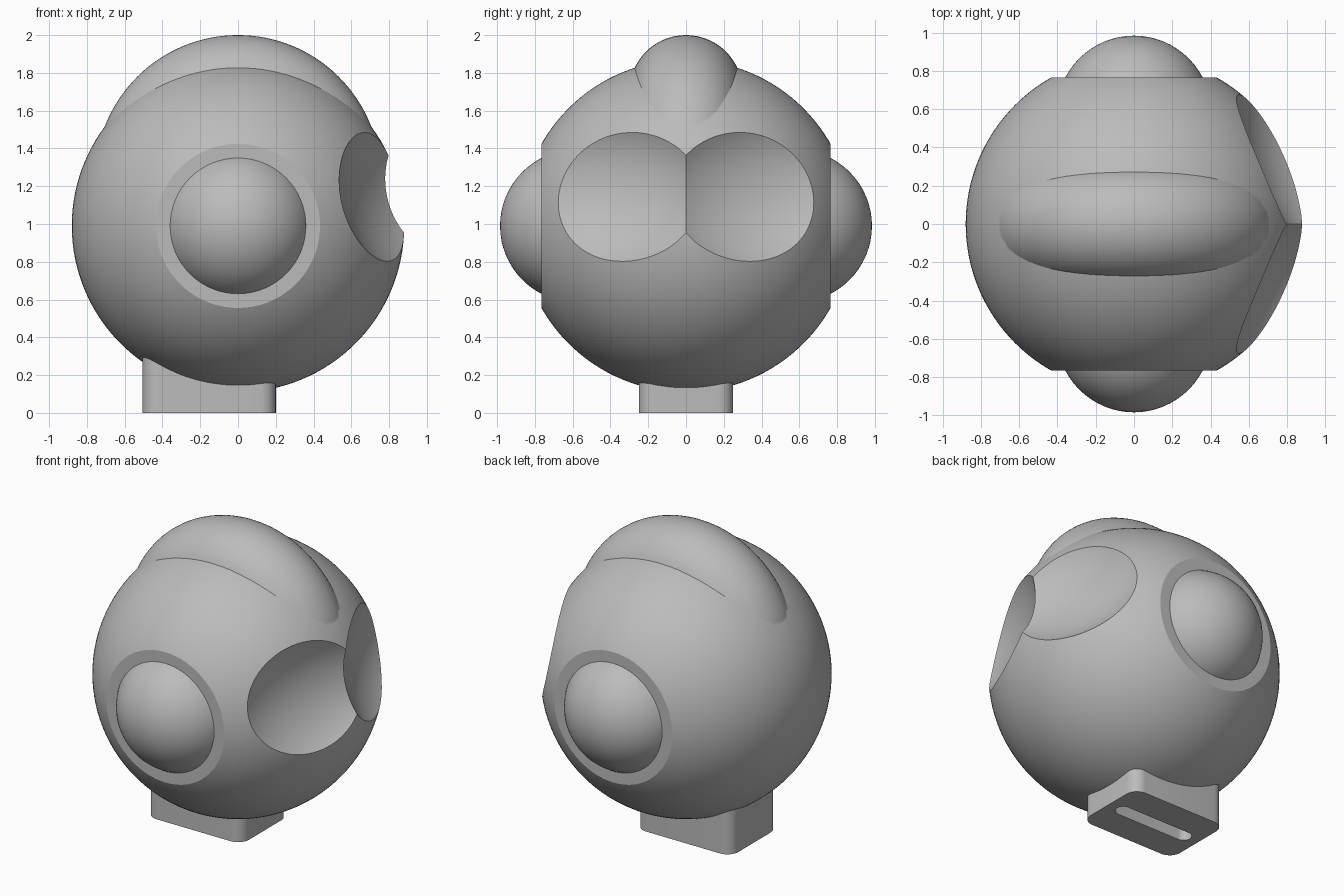
import bpy, bmesh, math
from mathutils import Matrix, Vector

if "Cube" in bpy.data.objects:
    bpy.data.objects.remove(bpy.data.objects["Cube"], do_unlink=True)

RADIUS = 0.88
CENTRE = Vector((0, 0, 0.99))
FLAT = 0.765            # distance of the flat sides from the middle

grey = bpy.data.materials.new("plain grey")
grey.use_nodes = True
grey.diffuse_color = (0.5, 0.5, 0.5, 1)
grey.node_tree.nodes["Principled BSDF"].inputs["Base Color"].default_value = (0.5, 0.5, 0.5, 1)


def finish(bm, name):
    """Turn a bmesh into a named grey object."""
    mesh = bpy.data.meshes.new(name)
    bmesh.ops.recalc_face_normals(bm, faces=bm.faces)
    bm.to_mesh(mesh)
    bm.free()
    mesh.materials.append(grey)
    obj = bpy.data.objects.new(name, mesh)
    bpy.context.collection.objects.link(obj)
    return obj


def ball(name, radius, matrix, cuts=(), segments=96):
    """Sphere, optionally sliced flat by (point, normal) planes."""
    bm = bmesh.new()
    bmesh.ops.create_uvsphere(bm, u_segments=segments, v_segments=segments // 2,
                              radius=radius, matrix=matrix)
    for point, normal in cuts:
        bmesh.ops.bisect_plane(bm, geom=bm.verts[:] + bm.edges[:] + bm.faces[:],
                               plane_co=point, plane_no=normal, clear_outer=True)
        rim = [e for e in bm.edges if e.is_boundary]
        bmesh.ops.holes_fill(bm, edges=rim, sides=0)
    return finish(bm, name)


def rounded_block(name, x0, x1, half_width, z0, z1, corner):
    """Box with rounded upright corners."""
    bm = bmesh.new()
    size = Matrix.Diagonal((x1 - x0, 2 * half_width, z1 - z0, 1))
    place = Matrix.Translation(((x0 + x1) / 2, 0, (z0 + z1) / 2))
    bmesh.ops.create_cube(bm, size=1, matrix=place @ size)
    upright = [e for e in bm.edges if abs(e.verts[0].co.z - e.verts[1].co.z) > 0.01]
    bmesh.ops.bevel(bm, geom=upright, offset=corner, segments=8, profile=0.5, affect='EDGES')
    return finish(bm, name)


def combine(target, tool, operation):
    """Apply a boolean and discard the tool."""
    mod = target.modifiers.new("combine", 'BOOLEAN')
    mod.operation, mod.object, mod.solver = operation, tool, 'EXACT'
    bpy.context.view_layer.objects.active = target
    bpy.ops.object.modifier_apply(modifier=mod.name)
    bpy.data.objects.remove(tool, do_unlink=True)


# Round body with two flat sides
sides = [((0, s * FLAT, 0), (0, s, 0)) for s in (-1, 1)]
body = ball("body", RADIUS, Matrix.Translation(CENTRE), sides, 128)

# Crest: ring standing in the middle plane, rising out of the top
bpy.ops.mesh.primitive_torus_add(major_radius=0.456, minor_radius=0.30, major_segments=128,
                                 minor_segments=64, location=(0, 0, 1.244),
                                 rotation=(math.pi / 2, 0, 0))
crest = bpy.context.object
crest.name = "crest"
crest.data.materials.append(grey)
combine(body, crest, 'UNION')

# Two hollow eye sockets meeting in a ridge on the +x face
for s in (-1, 1):
    out = Vector((0.915, s * 0.357, 0.19)).normalized()
    across = Vector((-out.y, out.x, 0)).normalized()
    up = out.cross(across)
    axes = Matrix((across, up, out)).transposed().to_4x4()
    middle = CENTRE + out * (RADIUS + 0.22) + across * (s * 0.05)
    matrix = Matrix.Translation(middle) @ axes @ Matrix.Diagonal((0.69, 0.51, 0.40, 1))
    combine(body, ball("socket_cutter", 1, matrix), 'DIFFERENCE')

# Domed ears on the flat sides
ears = []
for s, name in ((-1, "right_ear"), (1, "left_ear")):
    matrix = Matrix.Translation((0, s * 0.58, CENTRE.z)) @ Matrix.Rotation(math.pi / 2, 4, 'X')
    ears.append(ball(name, 0.4045, matrix, [((0, s * 0.72, 0), (0, -s, 0))], 64))

# Foot with a long slot underneath
foot = rounded_block("foot", -0.505, 0.2, 0.25, 0, 0.4, 0.08)
combine(foot, rounded_block("slot_cutter", -0.44, 0.135, 0.05, -0.1, 0.5, 0.049), 'DIFFERENCE')

# Smooth shading with crisp creases
bpy.ops.object.select_all(action='DESELECT')
for obj in [body, foot] + ears:
    obj.select_set(True)
bpy.context.view_layer.objects.active = body
bpy.ops.object.shade_smooth_by_angle(angle=math.radians(25))
